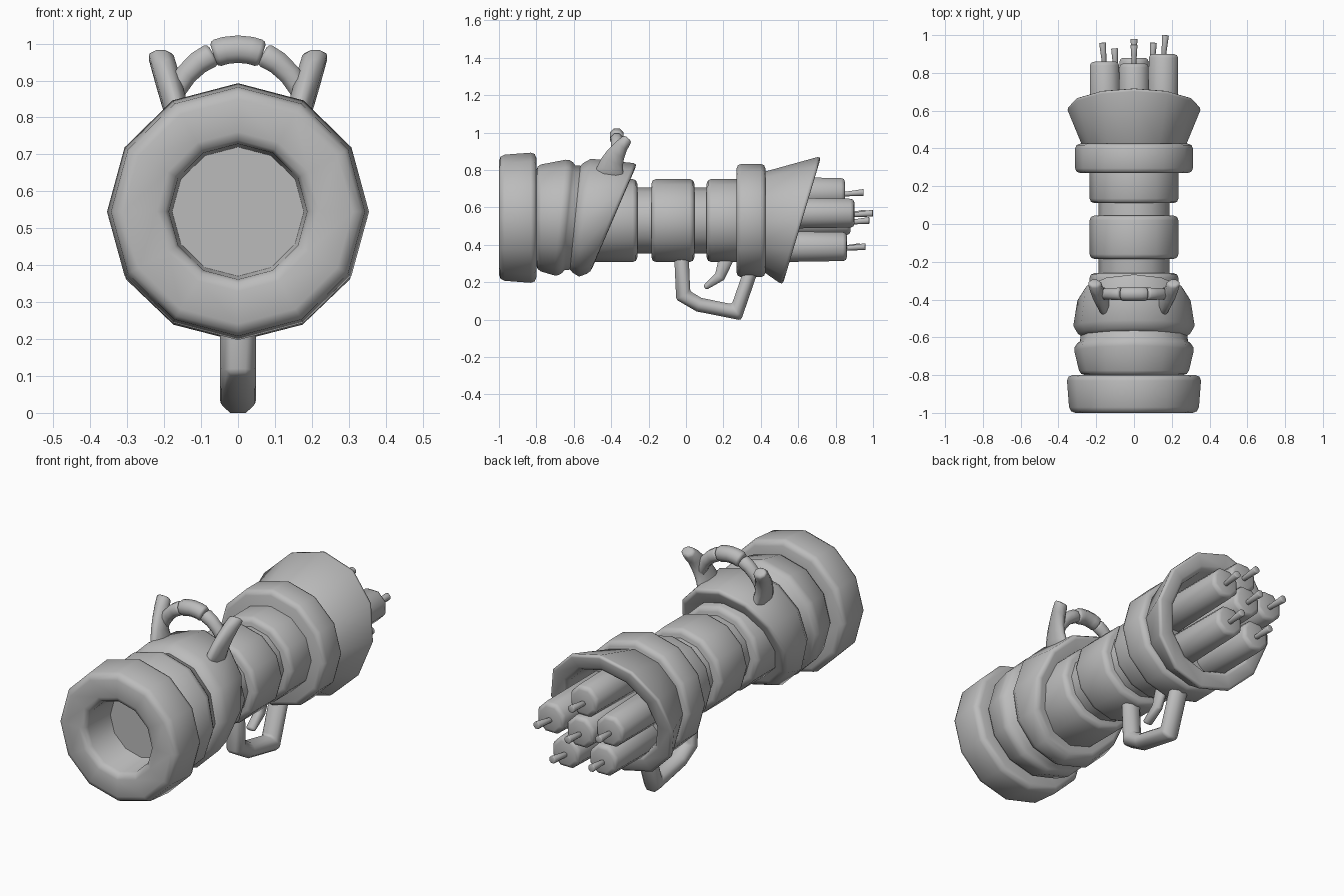
import bpy, bmesh, math
from mathutils import Vector

cube = bpy.data.objects.get("Cube")
if cube:
    bpy.data.objects.remove(cube)

grey = bpy.data.materials.new("plain_grey")
grey.use_nodes = True
colour = (.5, .5, .5, 1)
grey.diffuse_color = colour
grey.node_tree.nodes["Principled BSDF"].inputs["Base Color"].default_value = colour

FRONT_HEIGHT = .545
REAR_HEIGHT = .53
ALONG_X, ALONG_Y, ALONG_Z = Vector.Fill(3), Vector.Fill(3), Vector.Fill(3)
ALONG_X.x = ALONG_Y.y = ALONG_Z.z = 1


def skin(name, rings, rounding):
    """Bridge equal rings of points, close both ends and round the corners."""
    bm = bmesh.new()
    loops = [[bm.verts.new(point) for point in ring] for ring in rings]
    for near, far in zip(loops, loops[1:]):
        for i in range(len(near)):
            bm.faces.new((near[i - 1], near[i], far[i], far[i - 1]))
    bm.faces.new(loops[0])
    bm.faces.new(loops[-1])
    bmesh.ops.recalc_face_normals(bm, faces=bm.faces)
    mesh = bpy.data.meshes.new(name)
    bm.to_mesh(mesh)
    bm.free()
    mesh.materials.append(grey)
    mesh.shade_smooth()
    part = bpy.data.objects.new(name, mesh)
    bpy.context.collection.objects.link(part)
    bevel = part.modifiers.new("rounded_corners", 'BEVEL')
    bevel.width = rounding
    bevel.segments = 2
    bevel.limit_method = 'ANGLE'
    bevel.angle_limit = math.radians(50)


def turned(name, profile, height, widen=1.02, rounding=.025, sides=12):
    """Lathe along the barrel; each profile entry is (y, radius, lean)."""
    rings = []
    for y, radius, lean in profile:
        ring = []
        for i in range(sides):
            angle = math.tau * i / sides
            rise = radius * math.sin(angle)
            ring.append((widen * radius * math.cos(angle), y + lean * rise, height + rise))
        rings.append(ring)
    skin(name, rings, rounding)


def band(name, start, end, radius, widen=1.06):
    turned(name, [(start, radius, 0), (end, radius, 0)], REAR_HEIGHT, widen)


def tube(name, path, side, start, end, width=None, rounding=.012, sides=8):
    """Sweep a tapering section with mitred bends; width fixes the side half size."""
    points = [Vector(point) for point in path]
    steps = [(b - a).normalized() for a, b in zip(points, points[1:])]
    rings = []
    for k, point in enumerate(points):
        before, after = steps[max(k - 1, 0)], steps[min(k, len(steps) - 1)]
        along = (before + after).normalized()
        radius = start + (end - start) * k / len(steps)
        across = along.cross(side).normalized() * radius / before.dot(along)
        sideways = side * (width or radius)
        angles = [math.tau * (i + .5) / sides for i in range(sides)]
        rings.append([point + across * math.cos(a) + sideways * math.sin(a) for a in angles])
    skin(name, rings, rounding)


# Muzzle with a deep bore
turned("muzzle_ring", [(-.62, .13, 0), (-.7, .17, 0), (-1, .185, 0), (-1, .335, 0),
                       (-.8, .35, 0), (-.8, .24, 0)], FRONT_HEIGHT, rounding=.03)

# Leaning sleeves behind the muzzle, the first one open around the bore
turned("front_sleeve", [(-.6, .22, 0), (-.8, .22, 0), (-.8, .28, 0), (-.65, .315, .1),
                        (-.62, .28, .1), (-.5, .27, .1)], FRONT_HEIGHT)
turned("slanted_collar", [(-.6, .28, .1), (-.54, .315, .1), (-.38, .29, .43), (-.4, .2, .43)],
       FRONT_HEIGHT)

# Narrow core with wider blocks and the rear band around it
band("core", -.5, .4, .177)
band("front_block", -.55, -.26, .222)
band("middle_block", -.185, .045, .222)
band("rear_block", .11, .34, .222)
band("rear_band", .27, .425, .303, widen=1.03)

# Hollow bell with a slanted rim
turned("flared_bell", [(.38, .25, 0), (.62, .345, .3), (.62, .25, .3), (.48, .23, 0)],
       REAR_HEIGHT, widen=1.04, rounding=.02)


# Six rear canisters, five around one, each with a pin
def canister(name, x, z, tip):
    end = tip - .1
    tube(name + "_canister", [(x * .95, .46, z), (x, end, z)], ALONG_Z, .09, .083, rounding=.02)
    tube(name + "_pin", [(x, end - .02, z - .01), (x * 1.06, tip, z)], ALONG_Z, .012, .02, rounding=.004)


canister("centre", 0, REAR_HEIGHT, .98)
spots = [("upper", .95), ("right", .96), ("lower_right", .93), ("lower_left", .96), ("left", 1)]
for i, (name, tip) in enumerate(spots):
    angle = math.tau * i / len(spots)
    canister(name, -.165 * math.sin(angle), REAR_HEIGHT - .01 + .16 * math.cos(angle), tip)

# Carry handle: horns sweep back as they rise, arms curve in to the grip
GRIP_Y = -.37


def arch(first, last, count=5):
    """Points along the grip arch between two angles from its top."""
    angles = [first + (last - first) * i / (count - 1) for i in range(count)]
    return [(.19 * math.sin(a), GRIP_Y, .775 + .21 * math.cos(a)) for a in angles]


for name, s in [("left", 1), ("right", -1)]:
    climb = [i / 5 for i in range(6)]
    horn = [(s * (.15 + .06 * t), -.41 + .1 * t * t, .76 + .21 * t) for t in climb]
    tube(name + "_horn", horn, ALONG_X, .09, .028, width=.036)
    tube(name + "_grip_arm", arch(s * .36, s * 1.3), ALONG_Y, .036, .028)
tube("grip_centre", arch(-.36, .36), ALONG_Y, .04, .04)

# Trigger guard loop and the trigger inside it
guard = [(0, -.025, .36), (0, -.015, .13), (0, .07, .08), (0, .27, .04), (0, .36, .3)]
tube("trigger_guard", guard, ALONG_X, .042, .04, width=.053)
trigger = [(0, .22, .34), (0, .18, .23), (0, .1, .17)]
tube("trigger", trigger, ALONG_X, .045, .015, width=.026)
